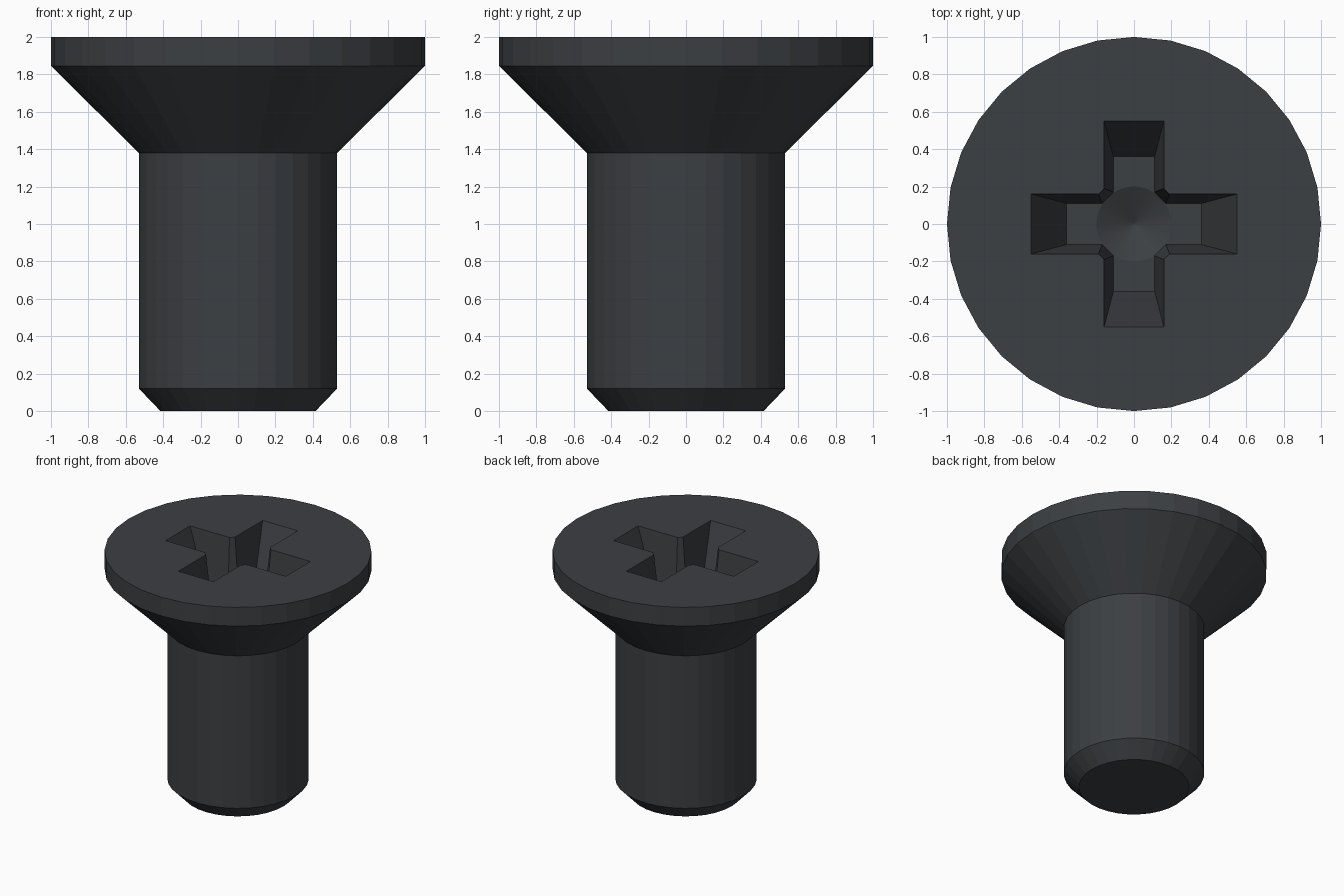
import bpy, bmesh, math

if "Cube" in bpy.data.objects:
    bpy.data.objects.remove(bpy.data.objects["Cube"])


def loft(name, rings, material=None):
    """Closed solid through a stack of rings with equal point counts."""
    bm = bmesh.new()
    loops = [[bm.verts.new(p) for p in ring] for ring in rings]
    n = len(loops[0])
    for low, high in zip(loops, loops[1:]):
        for i in range(n):
            j = (i + 1) % n
            bm.faces.new((low[i], low[j], high[j], high[i]))
    bm.faces.new(loops[0][::-1])
    bm.faces.new(loops[-1])
    bmesh.ops.recalc_face_normals(bm, faces=bm.faces)
    mesh = bpy.data.meshes.new(name)
    bm.to_mesh(mesh)
    bm.free()
    obj = bpy.data.objects.new(name, mesh)
    bpy.context.collection.objects.link(obj)
    if material:
        mesh.materials.append(material)
    return obj


def circle(r, z, n):
    return [(r * math.cos(2 * math.pi * i / n), r * math.sin(2 * math.pi * i / n), z)
            for i in range(n)]


def cross(c, w, e, z):
    """Cross outline: inner corner c, half width w, arm end e."""
    pts = []
    for k in range(4):
        a = k * math.pi / 2
        for x, y in ((c, -w), (e, -w), (e, w), (c, w)):
            pts.append((x * math.cos(a) - y * math.sin(a),
                        x * math.sin(a) + y * math.cos(a), z))
    return pts


steel = bpy.data.materials.new("dark_steel")
steel.diffuse_color = (0.045, 0.05, 0.055, 1)
steel.use_nodes = True
steel.node_tree.nodes["Principled BSDF"].inputs["Base Color"].default_value = steel.diffuse_color

# Screw body: chamfered tip, shaft, countersunk head
profile = [(0.415, 0), (0.53, 0.12), (0.53, 1.38), (1, 1.845), (1, 2)]
screw = loft("countersunk_screw", [circle(r, z, 32) for r, z in profile], steel)

# Tapered cross recess, continued a little above the head
floor_z, over = 1.5, 0.1
low, top = (0.17, 0.11, 0.36), (0.19, 0.16, 0.55)
above = [t + (t - b) * over / (2 - floor_z) for b, t in zip(low, top)]
recess = loft("recess_cutter", [cross(*low, floor_z), cross(*above, 2 + over)], steel)

# Shallow conical drill point at the recess floor
drill = loft("drill_cutter", [circle(0.002, 1.4, 64), circle(0.204, 1.502, 64)], steel)

for cutter in (recess, drill):
    cutter.hide_render = True
    mod = screw.modifiers.new(cutter.name, 'BOOLEAN')
    mod.operation = 'DIFFERENCE'
    mod.solver = 'EXACT'
    mod.object = cutter
    bpy.context.view_layer.objects.active = screw
    bpy.ops.object.modifier_apply(modifier=mod.name)
    bpy.data.objects.remove(cutter)
